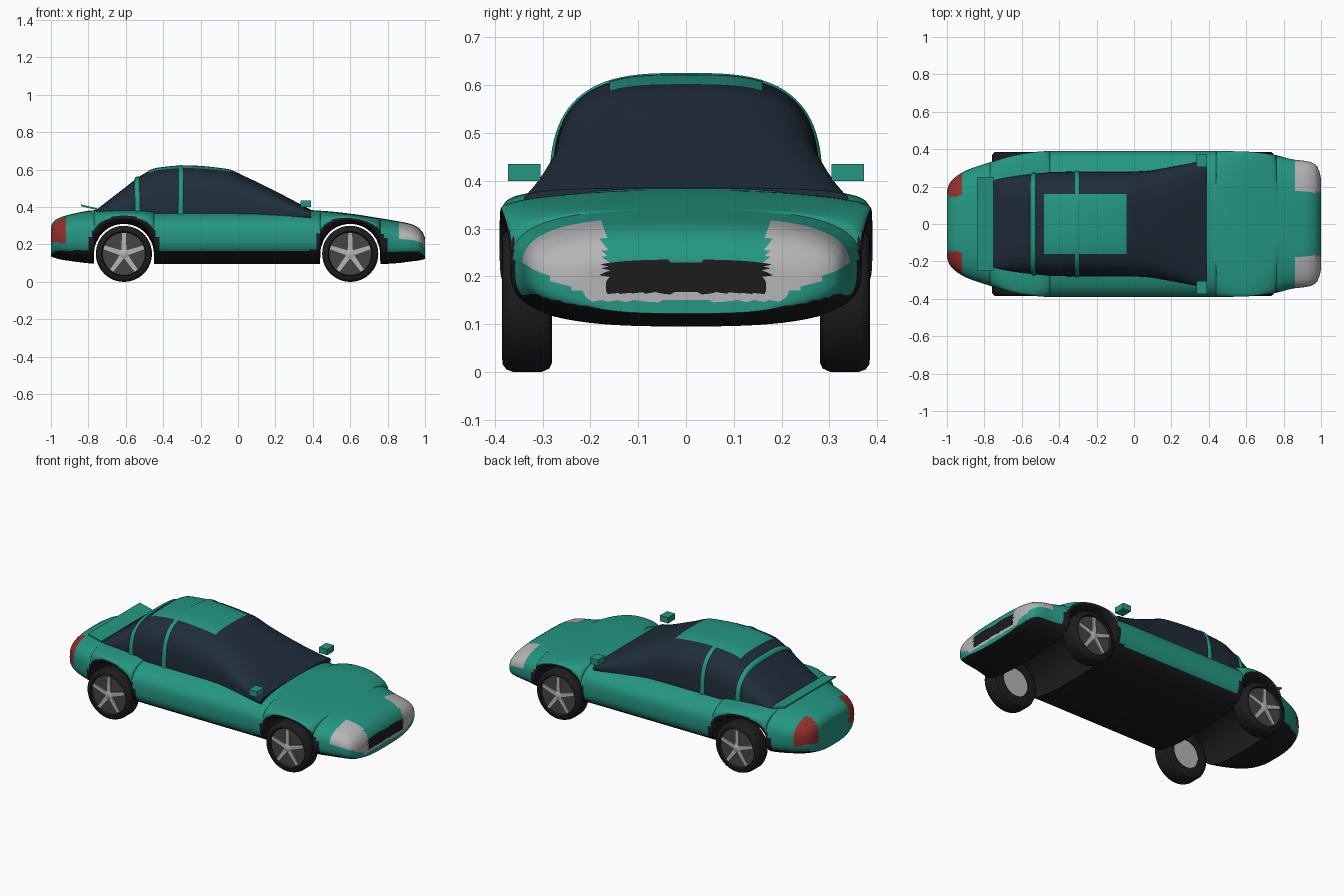
import bpy, bmesh, math
from mathutils import Vector

if "Cube" in bpy.data.objects:
    bpy.data.objects.remove(bpy.data.objects["Cube"])


def mat(name, r, g, b):
    m = bpy.data.materials.new(name)
    m.diffuse_color = (r, g, b, 1)
    m.use_nodes = True
    m.node_tree.nodes["Principled BSDF"].inputs["Base Color"].default_value = m.diffuse_color
    return m


GREEN = mat("green_paint", .018, .31, .22)
GLASS = mat("tinted_glass", .014, .026, .042)
DARK = mat("black_trim", .012, .012, .014)
SILVER = mat("silver", .46, .46, .47)
RED = mat("red_lens", .3, .03, .025)
HUB = mat("dark_rim", .06, .06, .065)


def finish(bm, name, *mats, angle=40):
    bmesh.ops.recalc_face_normals(bm, faces=bm.faces[:])
    me = bpy.data.meshes.new(name)
    bm.to_mesh(me)
    bm.free()
    ob = bpy.data.objects.new(name, me)
    bpy.context.collection.objects.link(ob)
    for m in mats:
        me.materials.append(m)
    bpy.ops.object.select_all(action='DESELECT')
    ob.select_set(True)
    bpy.context.view_layer.objects.active = ob
    bpy.ops.object.shade_smooth_by_angle(angle=math.radians(angle))
    return ob


def interp(table, x):
    """Smooth interpolation of every column of the table at x."""
    n = len(table)
    i = max(j for j in range(n - 1) if j == 0 or table[j][0] <= x)
    a, b = table[i], table[i + 1]
    h = b[0] - a[0]
    u = min(max((x - a[0]) / h, 0), 1)

    def slope(j, k):
        d = [(table[q + 1][k] - table[q][k]) / (table[q + 1][0] - table[q][0])
             for q in (j - 1, j) if 0 <= q < n - 1]
        if len(d) == 1:
            return d[0]
        return 0 if d[0] * d[1] <= 0 else 2 * d[0] * d[1] / (d[0] + d[1])
    return [a[k] * (1 + 2 * u) * (1 - u) ** 2 + b[k] * u * u * (3 - 2 * u)
            + h * (slope(i, k) * u * (1 - u) ** 2 - slope(i + 1, k) * u * u * (1 - u))
            for k in range(1, len(a))]


def section(x, w, zc, up, low, n, t):
    c, s = math.cos(t), math.sin(t)
    y = w * math.copysign(abs(c) ** (2 / n), c)
    z = zc + (up if s > 0 else low) * math.copysign(abs(s) ** (2 / n), s)
    return Vector((x, y, z))


def loft(rings, n, count):
    bm = bmesh.new()
    loops = [[bm.verts.new(section(*r, n, math.tau * i / count)) for i in range(count)] for r in rings]
    for a, b in zip(loops, loops[1:]):
        for i in range(count):
            j = (i + 1) % count
            bm.faces.new((a[i], a[j], b[j], b[i]))
    bm.faces.new(loops[0])
    bm.faces.new(loops[-1])
    return bm


# Body: x, half width, bottom, top
BODY = [(-1, .18, .135, .30), (-.985, .22, .13, .325), (-.95, .255, .12, .345), (-.9, .285, .112, .36),
        (-.77, .33, .098, .383), (-.6, .375, .095, .387), (-.45, .39, .095, .387), (.3, .39, .095, .387),
        (.45, .39, .095, .38), (.6, .387, .095, .365), (.75, .37, .095, .342), (.85, .345, .1, .325),
        (.93, .335, .11, .308), (.97, .318, .115, .285), (.99, .285, .12, .26), (1, .24, .122, .235)]
WHEELS = (-.61, .6)
ARCH = .16


def body_ring(x, scale=1):
    w, zb, zt = interp(BODY, x)
    for c in WHEELS:
        if abs(x - c) < ARCH:
            zb = .15 + math.sqrt(ARCH ** 2 - (x - c) ** 2)
    h = (zt - zb) / 2
    return (x, w * scale, (zt + zb) / 2, h * scale, h * scale)


xs = {round(-1 + i / 50, 4) for i in range(101)} | {-.995, -.99, .99, .995, .97}
for c in WHEELS:
    xs = {x for x in xs if abs(abs(x - c) - ARCH) > .004}
    for s in (-1, 1):
        xs |= {c + s * (ARCH + .001), c + s * (ARCH - .0005), c + s * (ARCH - .004)}
caps = [i / 10 for i in range(1, 10)]
rings = [body_ring(-1, s) for s in caps] + [body_ring(x) for x in sorted(xs)]
rings += [body_ring(1, s) for s in reversed(caps)]
bm = loft(rings, 2.9, 96)
bmesh.ops.recalc_face_normals(bm, faces=bm.faces[:])

# Painted lamps, grille, arches and underside
for f in bm.faces:
    x, y, z = f.calc_center_median()
    y = abs(y)
    arch = any(abs(x - c) < .19 and math.hypot(x - c, z - .15) < .205 for c in WHEELS)
    if x > .87 and y > .17 and z > .155 + .5 * max(0, y - .2):
        f.material_index = 2
    elif x > .94 and y < .17 and .165 < z < .232:
        f.material_index = 1
    elif x > .96 and y < .2 and .148 < z < .165:
        f.material_index = 2
    elif x < -.91 and y > .15 and .21 < z < .345:
        f.material_index = 3
    elif f.normal.z < -.6 or (arch and z < .352 and f.normal.z < .3):
        f.material_index = 1
finish(bm, "car_body", GREEN, DARK, SILVER, RED, angle=50)

# Glass cabin: x, half width, top
CABIN = [(-.76, .235, .383), (-.62, .258, .492), (-.5, .272, .58), (-.44, .278, .606), (-.28, .28, .62),
         (-.05, .28, .6), (.05, .283, .558), (.2, .305, .485), (.39, .34, .385)]
ZC = .36
N = 3.2


def cabin_ring(x, grow=0):
    w, zt = interp(CABIN, x)
    return (x, w + grow, ZC, zt - ZC + grow, .04)


finish(loft([cabin_ring(-.76 + 1.15 * i / 60) for i in range(61)], N, 80), "cabin_glass", GLASS, angle=50)

# Roof panel
bm = bmesh.new()
NX, NY = 22, 16
grid = []
for i in range(NX + 1):
    x = -.48 + .44 * i / NX
    w, zt = interp(CABIN, x)
    row = []
    for j in range(NY + 1):
        y = -.16 + .32 * j / NY
        row.append(bm.verts.new((x, y, ZC + .003 + (zt - ZC) * (1 - abs(y / w) ** N) ** (1 / N))))
    grid.append(row)
for i in range(NX):
    for j in range(NY):
        bm.faces.new((grid[i][j], grid[i + 1][j], grid[i + 1][j + 1], grid[i][j + 1]))
roof = finish(bm, "roof_panel", GREEN)

# Roof hoops
for name, x in (("rear_hoop", -.535), ("door_hoop", -.305)):
    cu = bpy.data.curves.new(name, 'CURVE')
    cu.dimensions = '3D'
    cu.bevel_depth = .02
    cu.bevel_resolution = 3
    sp = cu.splines.new('POLY')
    sp.points.add(48)
    for i, p in enumerate(sp.points):
        p.co = (*section(*cabin_ring(x, -.013), N, math.pi * i / 48), 1)
    cu.materials.append(GREEN)
    bpy.context.collection.objects.link(bpy.data.objects.new(name, cu))


def prism(name, outline, y0, y1, m):
    bm = bmesh.new()
    f = bm.faces.new([bm.verts.new((x, y0, z)) for x, z in outline])
    r = bmesh.ops.extrude_face_region(bm, geom=[f])
    bmesh.ops.translate(bm, vec=(0, y1 - y0, 0), verts=[v for v in r['geom'] if isinstance(v, bmesh.types.BMVert)])
    return finish(bm, name, m, angle=30)


# Spoiler
prism("spoiler", [(-.84, .405), (-.75, .383), (-.75, .393), (-.84, .414)], -.25, .25, GREEN)


def lathe(name, profile, cx, side, m):
    bm = bmesh.new()
    vs = [bm.verts.new((cx + r, side * y, .15)) for r, y in profile]
    es = [bm.edges.new(p) for p in zip(vs, vs[1:])]
    bmesh.ops.spin(bm, geom=vs + es, cent=(cx, 0, .15), axis=(0, 1, 0), angle=math.tau, steps=48)
    bmesh.ops.remove_doubles(bm, verts=bm.verts[:], dist=1e-5)
    return finish(bm, name, m, angle=35)


# Mirrors and wheels on both sides
TIRE = [(.083, .30), (.085, .284), (.13, .28), (.143, .286), (.15, .302), (.15, .362), (.145, .376),
        (.134, .384), (.119, .385), (.114, .375), (.114, .36)]
for side in (-1, 1):
    prism("side_mirror", [(.335, .4), (.39, .4), (.39, .435), (.335, .435)], side * .305, side * .373, GREEN)
    for cx in WHEELS:
        lathe("tire", TIRE, cx, side, DARK)
        lathe("rim_disc", [(.115, .35), (.115, .373), (0, .373)], cx, side, HUB)
        lathe("inner_rim", [(.086, .3), (.086, .287), (0, .287)], cx, side, SILVER)
        lathe("hub_cap", [(.024, .37), (.024, .38), (.018, .384), (0, .384)], cx, side, SILVER)
        for k in range(5):
            a = math.pi / 2 + math.tau * k / 5
            ca, sa = math.cos(a), math.sin(a)
            pts = [(cx + r * ca - o * sa, .15 + r * sa + o * ca)
                   for r, o in ((.01, -.014), (.111, -.010), (.111, .010), (.01, .014))]
            prism("wheel_spoke", pts, side * .37, side * .381, SILVER)
